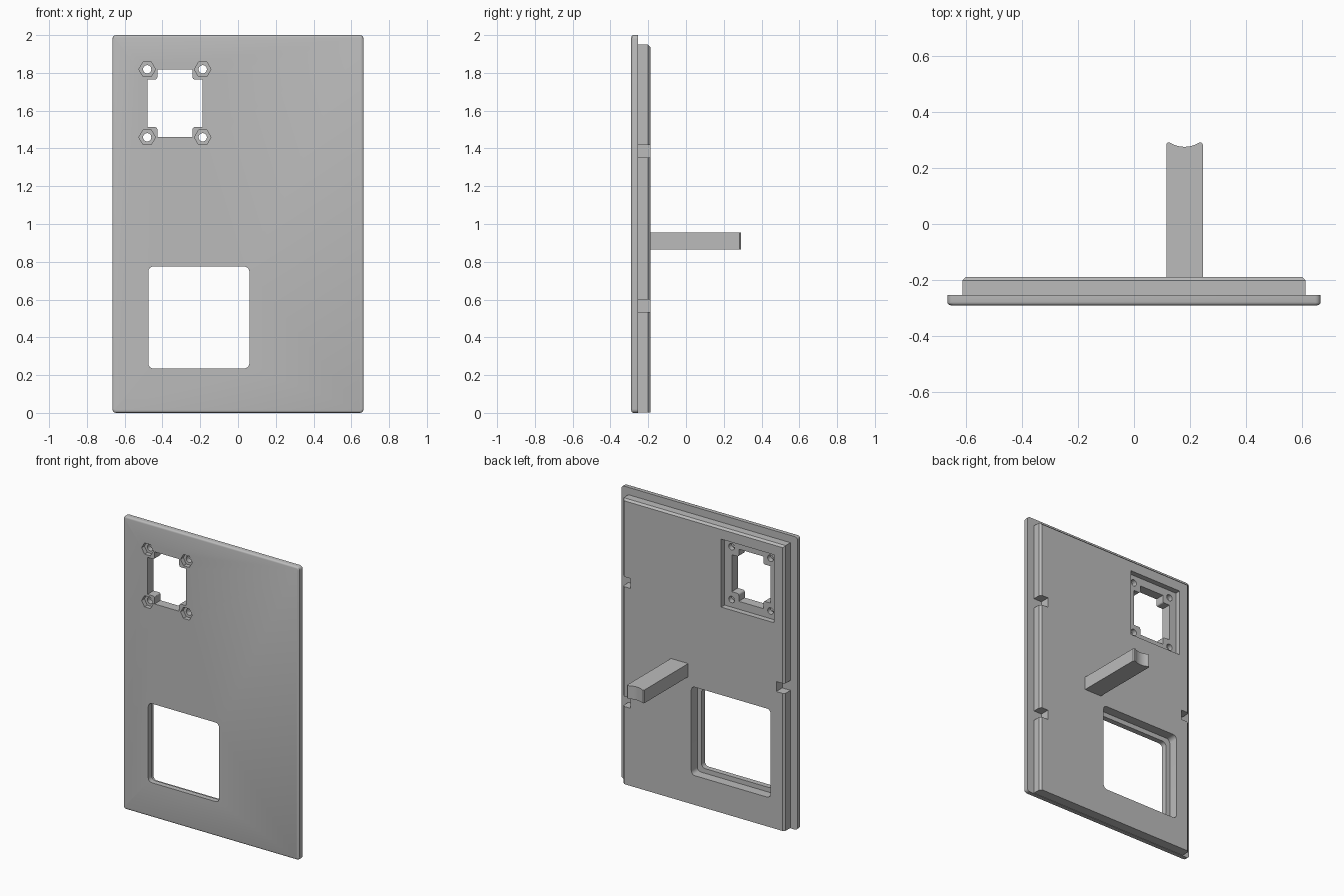
import bpy, bmesh, math
from mathutils import Vector

cube = bpy.data.objects.get("Cube")
if cube:
    bpy.data.objects.remove(cube, do_unlink=True)

grey = bpy.data.materials.new("plain_grey")
grey.use_nodes = True
colour = (0.5, 0.5, 0.5, 1)
grey.diffuse_color = colour
grey.node_tree.nodes["Principled BSDF"].inputs["Base Color"].default_value = colour

FRONT, STEP, BACK = -0.29, -0.253, -0.188


def make(name, bm):
    bmesh.ops.recalc_face_normals(bm, faces=bm.faces[:])
    mesh = bpy.data.meshes.new(name)
    bm.to_mesh(mesh)
    bm.free()
    mesh.materials.append(grey)
    obj = bpy.data.objects.new(name, mesh)
    bpy.context.collection.objects.link(obj)
    return obj


def prism(outline, depth, axis):
    """Extrude a closed outline along an axis by a depth vector."""
    bm = bmesh.new()
    face = bm.faces.new([bm.verts.new(axis(p)) for p in outline])
    out = bmesh.ops.extrude_face_region(bm, geom=[face], use_keep_orig=True)
    verts = [v for v in out["geom"] if isinstance(v, bmesh.types.BMVert)]
    bmesh.ops.translate(bm, verts=verts, vec=depth)
    return bm


def plate(outline, y0, y1):
    return prism(outline, Vector((0, y1 - y0, 0)), lambda p: (p[0], y0, p[1]))


def rect(x0, x1, z0, z1):
    return [(x0, z0), (x1, z0), (x1, z1), (x0, z1)]


def bevel(bm, test, size, segments):
    edges = [e for e in bm.edges if test(*[v.co for v in e.verts])]
    bmesh.ops.bevel(bm, geom=edges, offset=size, segments=segments,
                    profile=0.5, affect='EDGES')


def along_y(a, b):
    return abs(a.y - b.y) > 0.01


def combine(target, bm, operation='DIFFERENCE'):
    tool = make("helper", bm)
    tool.hide_render = True
    mod = target.modifiers.new("combine", 'BOOLEAN')
    mod.operation, mod.solver, mod.object = operation, 'EXACT', tool
    bpy.context.view_layer.objects.active = target
    bpy.ops.object.modifier_apply(modifier=mod.name)
    bpy.data.objects.remove(tool, do_unlink=True)


# Front plate with rounded corners and rounded front rim
bm = plate(rect(-0.665, 0.665, 0, 2), FRONT, STEP)
bevel(bm, along_y, 0.02, 4)
bevel(bm, lambda a, b: max(a.y, b.y) < FRONT + 0.001, 0.012, 3)
panel = make("door_panel", bm)

# Thicker back slab, chamfered on its top and side rims
bm = plate(rect(-0.612, 0.612, 0.003, 1.95), STEP - 0.015, BACK)
bevel(bm, lambda a, b: min(a.y, b.y) > BACK - 0.001 and max(a.z, b.z) > 1, 0.013, 1)
combine(panel, bm, 'UNION')

# Edge notches, two on the left and one on the right
for side, z in ((1, 1.385), (1, 0.567), (-1, 0.976)):
    xs = sorted((side * 0.55, side * 0.64))
    combine(panel, plate(rect(*xs, z - 0.034, z + 0.034), STEP, 0))

# Window with a wider recess behind it
for grow, y0, y1 in ((0, -0.4, 0), (0.032, STEP, 0)):
    bm = plate(rect(-0.475 - grow, 0.06 + grow, 0.235 - grow, 0.775 + grow), y0, y1)
    bevel(bm, along_y, 0.027, 4)
    combine(panel, bm)

# Square recess behind the mounting hole
cx, cz = -0.334, 1.639
combine(panel, plate(rect(cx - 0.2, cx + 0.2, cz - 0.232, cz + 0.232), -0.225, 0))

# Mounting hole with four corner tabs
w, h, tw, th = 0.146, 0.178, 0.093, 0.126
cross = []
for sx, sz in ((1, 1), (-1, 1), (-1, -1), (1, -1)):
    corner = [(w, th), (tw, th), (tw, h)]
    if sx * sz < 0:
        corner.reverse()
    cross += [(cx + sx * x, cz + sz * z) for x, z in corner]
bm = plate(cross, -0.4, 0)
bevel(bm, lambda a, b: along_y(a, b) and abs(abs(a.x - cx) - tw) < 0.001
      and abs(abs(a.z - cz) - th) < 0.001, 0.012, 3)
combine(panel, bm)


# Screw holes with hexagonal nut pockets
def ring(x, z, radius, sides):
    turn = 2 * math.pi / sides
    return [(x + radius * math.cos(i * turn), z + radius * math.sin(i * turn))
            for i in range(sides)]


for sx in (-1, 1):
    for sz in (-1, 1):
        x, z = cx + sx * 0.147, cz + sz * 0.18
        combine(panel, plate(ring(x, z, 0.044, 6), -0.4, FRONT + 0.03))
        combine(panel, plate(ring(x, z, 0.022, 24), -0.4, 0))

# Support peg with a concave cradle at its free end
px, half, tip, dip, chord = 0.18, 0.065, 0.29, 0.015, 0.052
radius = (chord ** 2 + dip ** 2) / (2 * dip)
sweep = math.asin(chord / radius)
arc = []
for i in range(13):
    a = sweep * (1 - i / 6)
    arc.append((px + radius * math.sin(a), tip - dip + radius * (1 - math.cos(a))))
outline = [(px - half, BACK - 0.01), (px + half, BACK - 0.01), (px + half, tip - 0.006),
           (px + half - 0.005, tip)] + arc + [(px - half + 0.005, tip), (px - half, tip - 0.006)]
peg = make("support_peg", prism(outline, Vector((0, 0, 0.09)), lambda p: (p[0], p[1], 0.865)))

# Smooth the rounded areas, keep hard edges crisp
for obj in (panel, peg):
    bpy.ops.object.select_all(action='DESELECT')
    obj.select_set(True)
    bpy.context.view_layer.objects.active = obj
    bpy.ops.object.shade_smooth_by_angle(angle=math.radians(30))
